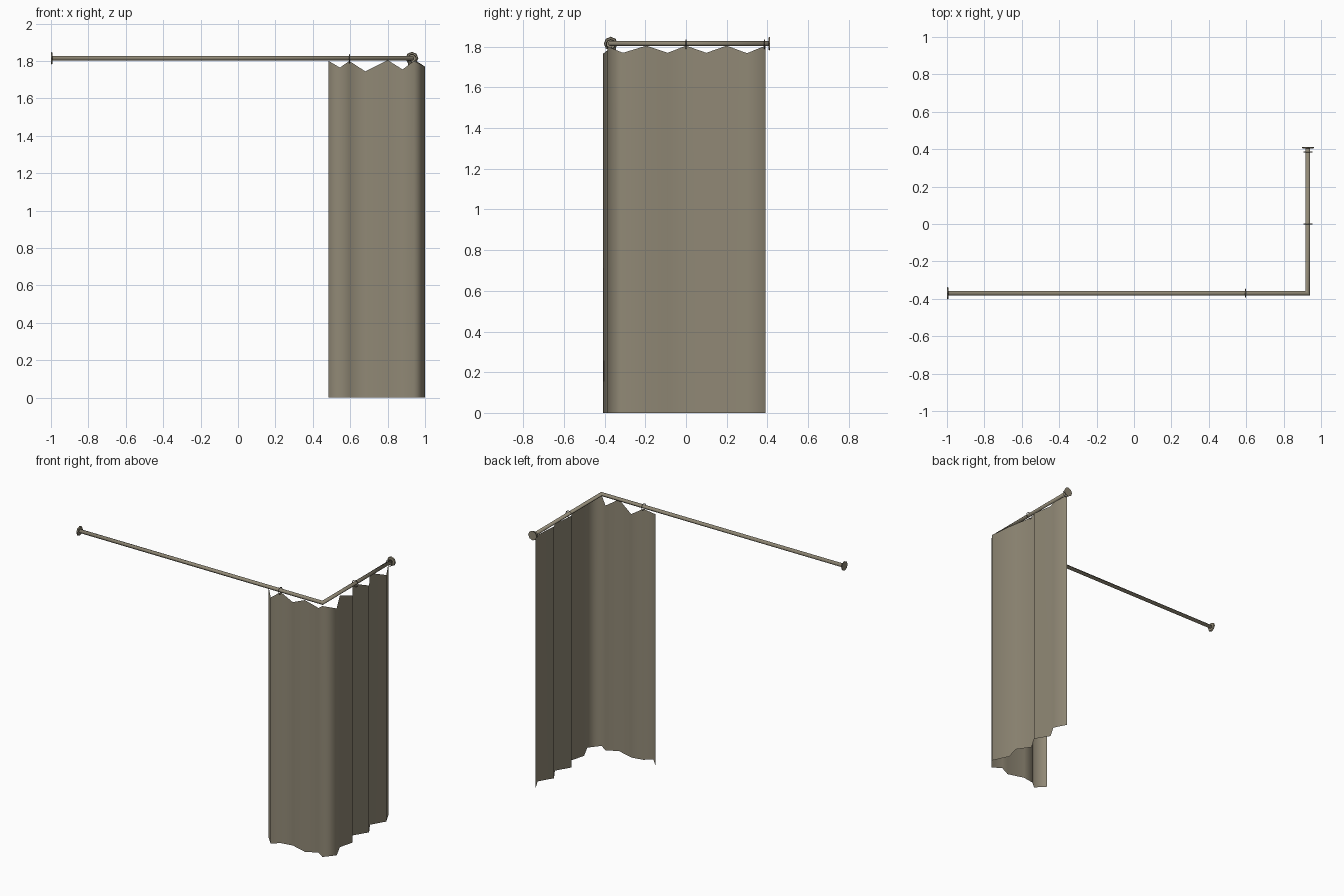
import bpy, bmesh, math
from mathutils import Vector, Matrix

if "Cube" in bpy.data.objects:
    bpy.data.objects.remove(bpy.data.objects["Cube"])

mat = bpy.data.materials.new("grey_brown")
mat.diffuse_color = (0.283, 0.25, 0.181, 1)
mat.use_nodes = True
mat.node_tree.nodes["Principled BSDF"].inputs["Base Color"].default_value = mat.diffuse_color

RY, RX, RZ = -0.37, 0.93, 1.815   # rail line positions


def finish(name, bm, smooth=True):
    me = bpy.data.meshes.new(name)
    bm.to_mesh(me)
    bm.free()
    me.materials.append(mat)
    for p in me.polygons:
        p.use_smooth = smooth
    ob = bpy.data.objects.new(name, me)
    bpy.context.collection.objects.link(ob)
    return ob


# L-shaped rail: octagonal tube with a mitred corner
def rail():
    bm = bmesh.new()
    r, n = 0.013, 8
    rings = [[], [], []]
    for i in range(n):
        a = 2 * math.pi * (i + 0.5) / n
        c, s = r * math.cos(a), r * math.sin(a)   # c: sideways, s: up
        rings[0].append(bm.verts.new((-1.0, RY + c, RZ + s)))
        rings[1].append(bm.verts.new((RX - c, RY + c, RZ + s)))
        rings[2].append(bm.verts.new((RX - c, 0.41, RZ + s)))
    for A, B in zip(rings, rings[1:]):
        for i in range(n):
            j = (i + 1) % n
            bm.faces.new((A[i], A[j], B[j], B[i]))
    bm.faces.new(rings[0])
    bm.faces.new(rings[2])
    bmesh.ops.recalc_face_normals(bm, faces=bm.faces)
    finish("rail", bm)


# Wall flange: thin octagonal plate facing along an axis
def flange(name, loc, axis):
    bm = bmesh.new()
    rot = Vector((0, 0, 1)).rotation_difference(Vector(axis)).to_matrix().to_4x4()
    bmesh.ops.create_cone(bm, cap_ends=True, segments=8, radius1=0.034, radius2=0.03,
                          depth=0.007, matrix=Matrix.Translation(loc) @ rot)
    finish(name, bm, False)


# Hanging ring around the rail
def ring(name, loc, rot):
    bpy.ops.mesh.primitive_torus_add(location=loc, rotation=rot, major_segments=10,
                                     minor_segments=4, major_radius=0.023, minor_radius=0.0025)
    ob = bpy.context.object
    ob.name = name
    ob.data.materials.append(mat)


rail()
flange("left_flange", (-0.9965, RY, RZ), (1, 0, 0))
flange("back_flange", (RX, 0.4085, RZ), (0, -1, 0))
ring("front_ring", (0.595, RY, RZ - 0.003), (0, math.pi / 2, 0))
ring("side_ring", (RX, 0.0, RZ - 0.003), (math.pi / 2, 0, 0))
ring("end_ring", (RX, 0.385, RZ - 0.003), (math.pi / 2, 0, 0))

# Curtain: single folded sheet, (x, y, top height) at each fold
folds = [(0.485, -0.345, 1.80), (0.545, -0.408, 1.765), (0.595, -0.365, 1.80),
         (0.68, -0.35, 1.745), (0.80, -0.385, 1.805), (0.88, -0.345, 1.755),
         (0.94, -0.385, 1.80), (1.0, -0.31, 1.77), (0.945, -0.195, 1.805),
         (0.973, -0.09, 1.77), (0.91, 0.0, 1.805), (0.97, 0.10, 1.77),
         (0.908, 0.20, 1.805), (0.967, 0.30, 1.768), (0.92, 0.39, 1.805)]
bm = bmesh.new()
cols = [(bm.verts.new((x, y, 0)), bm.verts.new((x, y, z))) for x, y, z in folds]
for a, b in zip(cols, cols[1:]):
    bm.faces.new((a[0], b[0], b[1], a[1]))
finish("curtain", bm)
